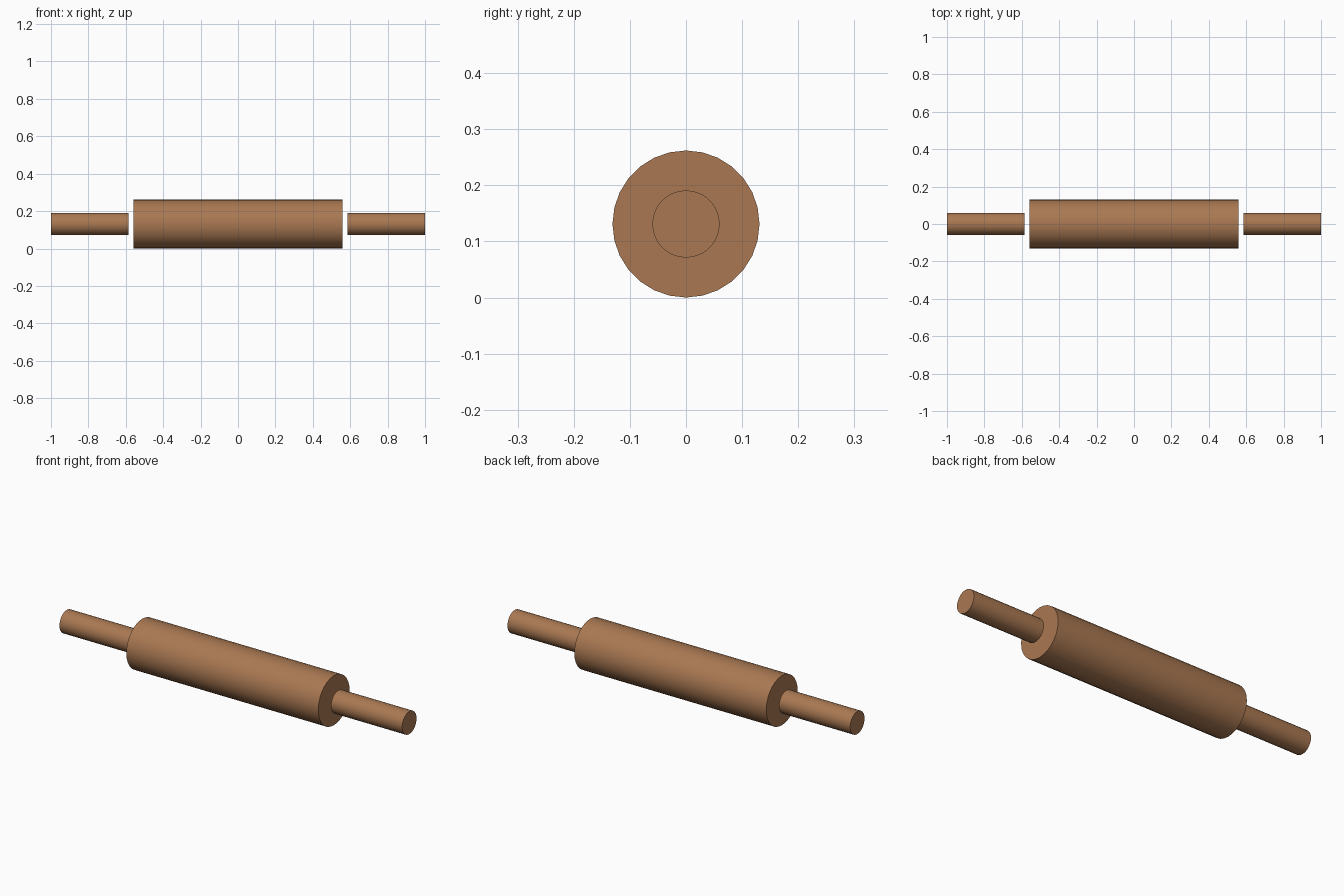
import bpy, math

if "Cube" in bpy.data.objects:
    bpy.data.objects.remove(bpy.data.objects["Cube"])

wood = bpy.data.materials.new("warm_wood")
wood.diffuse_color = (0.40, 0.19, 0.085, 1)
wood.use_nodes = True
wood.node_tree.nodes["Principled BSDF"].inputs["Base Color"].default_value = wood.diffuse_color

CENTRE_Z = 0.131


def rod(name, x0, x1, radius, sides):
    """Capped cylinder lying along x, with round sides and sharp rims."""
    bpy.ops.mesh.primitive_cylinder_add(
        vertices=sides, radius=radius, depth=x1 - x0,
        location=((x0 + x1) / 2, 0, CENTRE_Z), rotation=(0, math.pi / 2, 0))
    ob = bpy.context.object
    ob.name = name
    ob.data.materials.append(wood)
    bpy.ops.object.transform_apply(location=False, rotation=True, scale=True)
    bpy.ops.object.shade_smooth_by_angle(angle=math.radians(30))
    return ob


# Main roller barrel
rod("roller", -0.56, 0.56, 0.131, 28)

# Two grips, each separated from the barrel by a narrow gap
rod("left_handle", -1.0, -0.585, 0.06, 28)
rod("right_handle", 0.585, 1.0, 0.06, 28)
